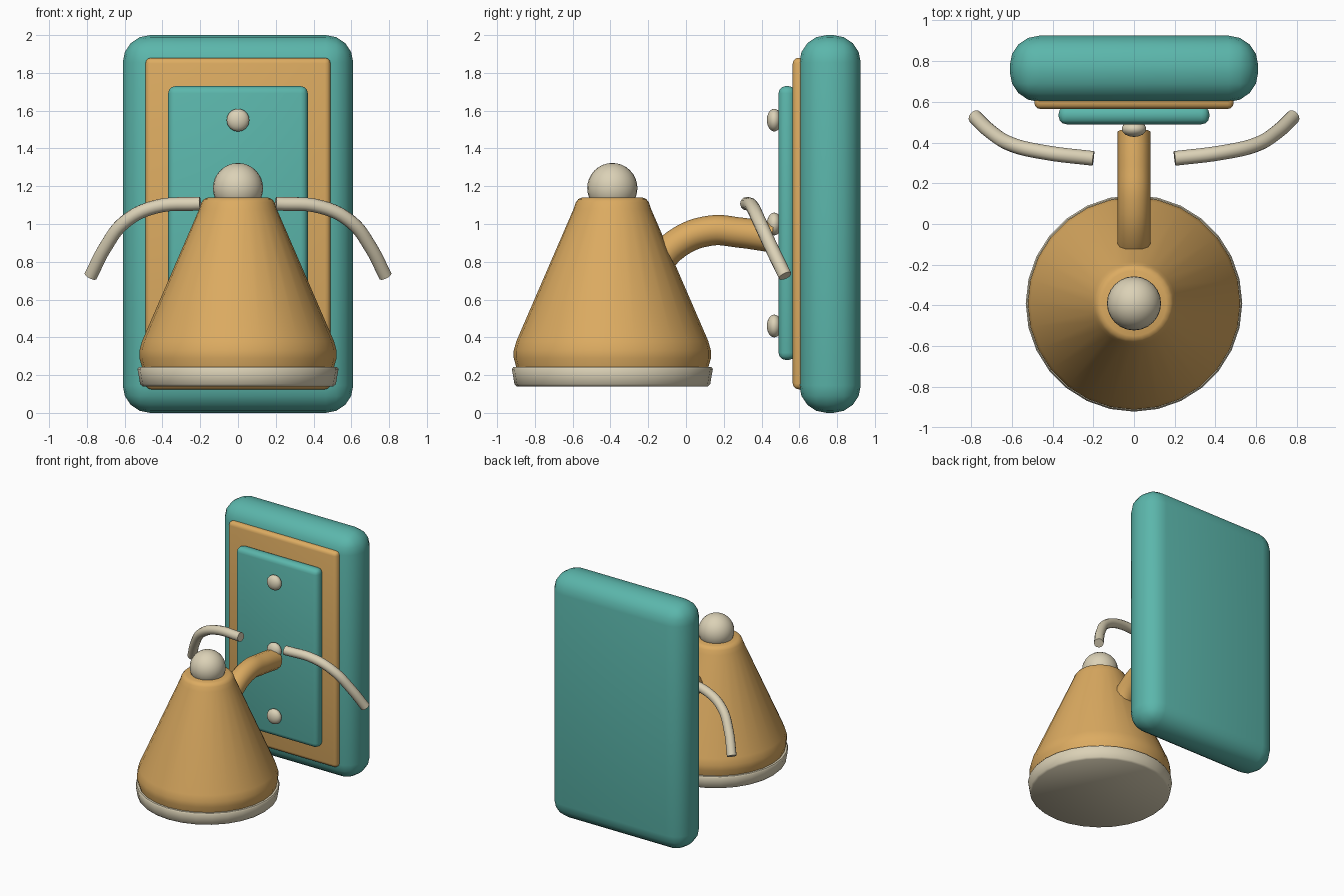
import bpy, bmesh, math
from mathutils import Vector

cube = bpy.data.objects.get("Cube")
if cube:
    bpy.data.objects.remove(cube, do_unlink=True)


def material(name, rgb):
    m = bpy.data.materials.new(name)
    m.use_nodes = True
    m.diffuse_color = (*rgb, 1)
    m.node_tree.nodes["Principled BSDF"].inputs["Base Color"].default_value = (*rgb, 1)
    return m


TEAL = material("teal", (0.105, 0.47, 0.41))
BRASS = material("warm brass", (0.72, 0.41, 0.12))
CREAM = material("cream", (0.71, 0.64, 0.47))


def select(obj):
    bpy.ops.object.select_all(action="DESELECT")
    obj.select_set(True)
    bpy.context.view_layer.objects.active = obj


def finish(obj, name, mat, angle=40):
    obj.name = name
    obj.data.materials.append(mat)
    select(obj)
    bpy.ops.object.shade_smooth_by_angle(angle=math.radians(angle))


def from_bmesh(bm, name, mat, angle=40):
    bmesh.ops.recalc_face_normals(bm, faces=bm.faces)
    mesh = bpy.data.meshes.new(name)
    bm.to_mesh(mesh)
    bm.free()
    obj = bpy.data.objects.new(name, mesh)
    bpy.context.collection.objects.link(obj)
    finish(obj, name, mat, angle)


def slab(name, mat, half_x, y0, y1, z0, z1, bevel, segments):
    """Rounded upright plate."""
    bm = bmesh.new()
    bmesh.ops.create_cube(bm, size=1)
    for v in bm.verts:
        v.co = Vector((v.co.x * 2 * half_x,
                       (y0 + y1) / 2 + v.co.y * (y1 - y0),
                       (z0 + z1) / 2 + v.co.z * (z1 - z0)))
    bmesh.ops.bevel(bm, geom=bm.edges[:], offset=bevel, segments=segments,
                    profile=0.5, affect="EDGES")
    from_bmesh(bm, name, mat)


def lathe(name, mat, profile, y, steps=28):
    """Turn a radius/height profile about a vertical axis and cap both ends."""
    bm = bmesh.new()
    rings = []
    for r, z in profile:
        rings.append([bm.verts.new((r * math.cos(math.tau * i / steps),
                                    y + r * math.sin(math.tau * i / steps), z))
                      for i in range(steps)])
    for low, high in zip(rings, rings[1:]):
        for i in range(steps):
            j = (i + 1) % steps
            bm.faces.new((low[i], low[j], high[j], high[i]))
    bm.faces.new(rings[0])
    bm.faces.new(rings[-1])
    from_bmesh(bm, name, mat, 50)


def ball(name, mat, location, scale):
    bpy.ops.mesh.primitive_uv_sphere_add(segments=24, ring_count=16, radius=1,
                                         location=location)
    obj = bpy.context.object
    obj.scale = scale
    finish(obj, name, mat)


def tube(name, mat, points, radius):
    """Round capped tube along a smooth path."""
    curve = bpy.data.curves.new(name, "CURVE")
    curve.dimensions = "3D"
    curve.bevel_depth = radius
    curve.bevel_resolution = 4
    curve.resolution_u = 6
    curve.use_fill_caps = True
    spline = curve.splines.new("BEZIER")
    spline.bezier_points.add(len(points) - 1)
    for bp, co in zip(spline.bezier_points, points):
        bp.co = co
        bp.handle_left_type = bp.handle_right_type = "AUTO"
    obj = bpy.data.objects.new(name, curve)
    bpy.context.collection.objects.link(obj)
    select(obj)
    bpy.ops.object.convert(target="MESH")
    finish(bpy.context.object, name, mat)


# Wall plate, stacked front to back
slab("back_plate", TEAL, 0.61, 0.60, 0.925, 0, 2, 0.145, 4)
slab("trim_plate", BRASS, 0.49, 0.565, 0.66, 0.125, 1.88, 0.03, 3)
slab("front_plate", TEAL, 0.37, 0.49, 0.58, 0.28, 1.73, 0.038, 3)

# Screw heads
for label, z in (("lower", 0.46), ("middle", 1.0), ("upper", 1.55)):
    ball(label + "_screw", CREAM, (0, 0.467, z), (0.06, 0.039, 0.06))

# Lamp shade, base rim and finial
LAMP_Y = -0.39
lathe("shade", BRASS, [(0.50, 0.20), (0.508, 0.24), (0.522, 0.29), (0.522, 0.33),
                       (0.508, 0.38), (0.205, 1.08), (0.193, 1.115),
                       (0.18, 1.132), (0.16, 1.14)], LAMP_Y)
lathe("base_rim", CREAM, [(0.505, 0.14), (0.518, 0.152), (0.532, 0.232),
                          (0.525, 0.242), (0.49, 0.242)], LAMP_Y)
ball("finial", CREAM, (0, LAMP_Y, 1.19), (0.133, 0.133, 0.133))

# Arm joining the shade to the plate
tube("support_arm", BRASS, [(0, -0.19, 0.74), (0, -0.05, 0.895), (0, 0.13, 0.965),
                            (0, 0.28, 0.955), (0, 0.455, 0.93)], 0.08)

# Curved side rods
for label, s in (("left", 1), ("right", -1)):
    tube(label + "_rod", CREAM, [(s * x, y, z) for x, y, z in (
        (0.2, 0.322, 1.108), (0.44, 0.352, 1.09), (0.60, 0.39, 1.01),
        (0.70, 0.45, 0.88), (0.78, 0.525, 0.725))], 0.036)
